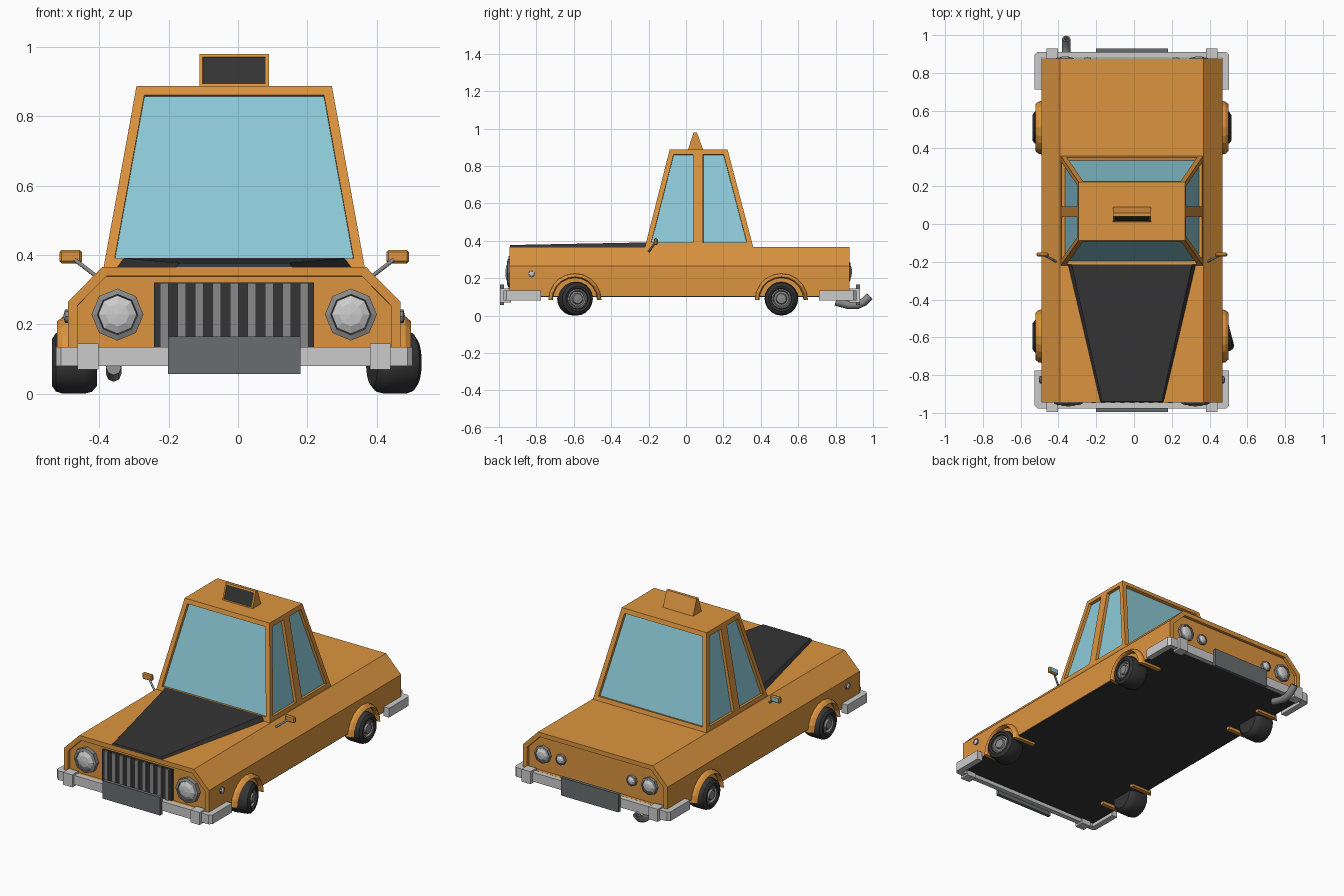
import bpy, bmesh, math
from mathutils import Matrix, Vector

if "Cube" in bpy.data.objects:
    bpy.data.objects.remove(bpy.data.objects["Cube"])

CX = -0.011  # the car sits slightly left of centre


def mat(name, rgb):
    m = bpy.data.materials.new(name)
    m.diffuse_color = (*rgb, 1)
    m.use_nodes = True
    m.node_tree.nodes["Principled BSDF"].inputs["Base Color"].default_value = m.diffuse_color
    return m


ORANGE = mat("orange_paint", (0.72, 0.30, 0.05))
BLACK = mat("black", (0.035, 0.035, 0.035))
GLASS = mat("glass", (0.27, 0.60, 0.70))
PLATE = mat("plate_grey", (0.14, 0.155, 0.155))
STEEL = mat("steel_grey", (0.25, 0.25, 0.25))


def finish(name, bm, m=None, smooth=False):
    bmesh.ops.remove_doubles(bm, verts=bm.verts, dist=1e-5)
    bmesh.ops.recalc_face_normals(bm, faces=bm.faces)
    me = bpy.data.meshes.new(name)
    bm.to_mesh(me)
    bm.free()
    ob = bpy.data.objects.new(name, me)
    bpy.context.collection.objects.link(ob)
    ob.location.x = CX
    if m:
        me.materials.append(m)
    if smooth:
        bpy.ops.object.select_all(action='DESELECT')
        ob.select_set(True)
        bpy.context.view_layer.objects.active = ob
        bpy.ops.object.shade_smooth_by_angle(angle=math.radians(35))
    return ob


def loft(name, a, b, m=None):
    """Solid between two matching rings of points."""
    bm = bmesh.new()
    va, vb = ([bm.verts.new(p) for p in r] for r in (a, b))
    n = len(va)
    for i in range(n):
        j = (i + 1) % n
        bm.faces.new((va[i], va[j], vb[j], vb[i]))
    bm.faces.new(va)
    bm.faces.new(vb)
    return finish(name, bm, m)


def rect(x0, x1, y0, y1, z):
    return [(x0, y0, z), (x1, y0, z), (x1, y1, z), (x0, y1, z)]


def box(name, x, y, z, m=None, bevel=0):
    ob = loft(name, rect(*x, *y, z[0]), rect(*x, *y, z[1]), m)
    if bevel:
        mod = ob.modifiers.new("bevel", 'BEVEL')
        mod.width, mod.segments = bevel, 1
    return ob


def lathe(name, profile, mtx, steps, m=None, arc=None, smooth=False):
    """Spin (x, r) points about the x axis; arc gives a closed part sweep."""
    bm = bmesh.new()
    n = len(profile)
    count = steps + 1 if arc else steps
    rings = []
    for i in range(count):
        t = (arc or 2 * math.pi) * i / steps
        rings.append([bm.verts.new(mtx @ Vector((x, r * math.cos(t), r * math.sin(t))))
                      for x, r in profile])
    for i in range(steps):
        p, q = rings[i], rings[(i + 1) % count]
        for k in range(n if arc else n - 1):
            l = (k + 1) % n
            bm.faces.new((p[k], p[l], q[l], q[k]))
    if arc:
        bm.faces.new(rings[0])
        bm.faces.new(rings[-1])
    return finish(name, bm, m, smooth)


def recess(ob, pick, inset, depth, m=None):
    """Inset the picked faces and push them inwards."""
    bm = bmesh.new()
    bm.from_mesh(ob.data)
    faces = [f for f in bm.faces if pick(f.normal)]
    bmesh.ops.inset_individual(bm, faces=faces, thickness=inset, use_even_offset=True)
    bmesh.ops.inset_individual(bm, faces=faces, thickness=0.0004, depth=-depth)
    if m:
        ob.data.materials.append(m)
        for f in faces:
            f.material_index = 1
    bm.to_mesh(ob.data)
    bm.free()


# Lower body with chamfered shoulders and recessed end panels
half = [(0.48, 0.105), (0.48, 0.265), (0.38, 0.366)]
section = half + [(-x, z) for x, z in reversed(half)]
body = loft("body", [(x, -0.945, z) for x, z in section],
            [(x, 0.875, z) for x, z in section], ORANGE)
recess(body, lambda n: abs(n.y) > 0.9, 0.027, 0.018)
box("underbody", (-0.478, 0.478), (-0.943, 0.873), (0.1, 0.106), BLACK)

# Cabin with recessed windows, side split at the door pillar
def cabin_ring(w, y0, y1, z):
    ym = 0.065
    return [(-w, y0, z), (w, y0, z), (w, ym, z), (w, y1, z), (-w, y1, z), (-w, ym, z)]

cabin = loft("cabin", cabin_ring(0.377, -0.22, 0.36, 0.364),
             cabin_ring(0.282, -0.087, 0.222, 0.888), ORANGE)
recess(cabin, lambda n: abs(n.z) < 0.7, 0.027, 0.018, GLASS)

# Roof sign
sign = loft("roof_sign", rect(-0.1, 0.1, 0.01, 0.092, 0.885),
            rect(-0.1, 0.1, 0.041, 0.058, 0.98), ORANGE)
recess(sign, lambda n: n.y < -0.5, 0.009, 0.004, BLACK)

# Tapered black bonnet panel
loft("bonnet",
     [(-0.172, -0.944, 0.36), (0.172, -0.944, 0.36), (0.343, -0.213, 0.36), (-0.343, -0.213, 0.36)],
     [(-0.158, -0.94, 0.377), (0.158, -0.94, 0.377), (0.318, -0.215, 0.391), (-0.318, -0.215, 0.391)],
     BLACK)

# Grille
box("grille_back", (-0.231, 0.231), (-0.94, -0.92), (0.135, 0.32), BLACK)
for i in range(9):
    x = (i - 4) * 0.0505
    box("grille_bar", (x - 0.0125, x + 0.0125), (-0.948, -0.93), (0.135, 0.319), STEEL)

# Bumpers, overriders and plates
for end, s, yo in (("front", -1, 0.976), ("rear", 1, 0.911)):
    yi = yo - 0.03
    outer = [(0.515, yo - 0.2), (0.515, yo - 0.015), (0.5, yo)]
    inner = [(0.478, yi), (0.478, yo - 0.2)]
    right = [*inner[::-1][:1], *outer]
    path = right + [(-x, y) for x, y in reversed(right)]
    path += [(-0.478, yi), (0.478, yi)]
    loft(end + "_bumper", [(x, s * y, 0.08) for x, y in path],
         [(x, s * y, 0.135) for x, y in path])
    for x in (-0.422, 0.422):
        ys = sorted((s * (yo - 0.04), s * (yo + 0.018)))
        box(end + "_overrider", (x - 0.03, x + 0.03), ys, (0.07, 0.145))
    ys = sorted((s * (yo - 0.002), s * (yo + 0.018)))
    box(end + "_plate", (-0.191, 0.191), ys, (0.057, 0.165), PLATE)


# Lamps: octagonal rims with faceted domes
def lamp(name, loc, turn, r, depth):
    m = Matrix.Translation(loc) @ Matrix.Rotation(math.radians(turn), 4, 'Z')
    lathe(name + "_rim", [(-0.02, 0), (-0.02, r), (depth * 0.6, r), (depth * 0.75, r * 0.78),
                          (0, r * 0.74), (0, 0)], m, 8, STEEL)
    lathe(name + "_lens", [(-0.01, 0), (-0.01, r * 0.75), (depth * 0.6, r * 0.74),
                           (depth * 0.9, r * 0.45), (depth, 0)], m, 8)


for s in (-1, 1):
    lamp("headlight", (s * 0.337, -0.93, 0.228), -90, 0.075, 0.036)
    lamp("tail_light", (s * 0.354, 0.858, 0.235), 90, 0.052, 0.03)
    lamp("reverse_light", (s * 0.235, 0.858, 0.235), 90, 0.032, 0.025)
    lamp("side_marker", (s * 0.48, -0.825, 0.223), 0 if s > 0 else 180, 0.02, 0.013)

# Wheels and arches; the right front wheel is steered
tyre = [(-0.065, 0), (-0.065, 0.068), (-0.05, 0.085), (-0.03, 0.09), (0.035, 0.09),
        (0.054, 0.084), (0.065, 0.068), (0.062, 0.056), (0.042, 0.052), (0.042, 0)]
rim = [(0.035, 0), (0.035, 0.053), (0.055, 0.053), (0.057, 0.046), (0.046, 0.04),
       (0.048, 0.03), (0.06, 0.026), (0.063, 0)]
arch = [(0.36, 0.118), (0.5, 0.118), (0.511, 0.124), (0.495, 0.138), (0.475, 0.142), (0.36, 0.142)]
for s in (-1, 1):
    flip = Matrix.Diagonal((s, 1, 1, 1))
    for end, y in (("front", -0.594), ("rear", 0.51)):
        steer = math.radians(15) if s > 0 and end == "front" else 0
        m = Matrix.Translation((s * 0.461, y, 0.09)) @ Matrix.Rotation(steer, 4, 'Z') @ flip
        lathe(end + "_tyre", tyre, m, 20, BLACK, smooth=True)
        lathe(end + "_rim", rim, m, 16, STEEL)
        lathe(end + "_arch", arch, Matrix.Translation((0, y, 0.084)) @ flip, 10, ORANGE, arc=math.pi)


# Tubes: mirror arms and exhaust
def tube(name, pts, r, m=None):
    cu = bpy.data.curves.new(name, 'CURVE')
    cu.dimensions = '3D'
    cu.bevel_depth, cu.bevel_resolution, cu.use_fill_caps = r, 2, True
    sp = cu.splines.new('POLY')
    sp.points.add(len(pts) - 1)
    for p, c in zip(sp.points, pts):
        p.co = (*c, 1)
    ob = bpy.data.objects.new(name, cu)
    bpy.context.collection.objects.link(ob)
    ob.location.x = CX
    if m:
        cu.materials.append(m)


for s in (-1, 1):
    xs = sorted((s * 0.44, s * 0.505))
    box("mirror_head", xs, (-0.172, -0.152), (0.376, 0.414), ORANGE, 0.006)
    box("mirror_glass", (xs[0] + 0.007, xs[1] - 0.007), (-0.154, -0.15), (0.382, 0.408), GLASS)
    tube("mirror_arm", [(s * 0.4, -0.2, 0.34), (s * 0.465, -0.165, 0.39)], 0.006, STEEL)

tube("exhaust_pipe", [(-0.348, 0.80, 0.075), (-0.348, 0.87, 0.056), (-0.348, 0.915, 0.056),
                      (-0.348, 0.95, 0.072), (-0.348, 0.982, 0.103)], 0.022, STEEL)
tube("exhaust_opening", [(-0.348, 0.975, 0.096), (-0.348, 0.983, 0.104)], 0.015, BLACK)
